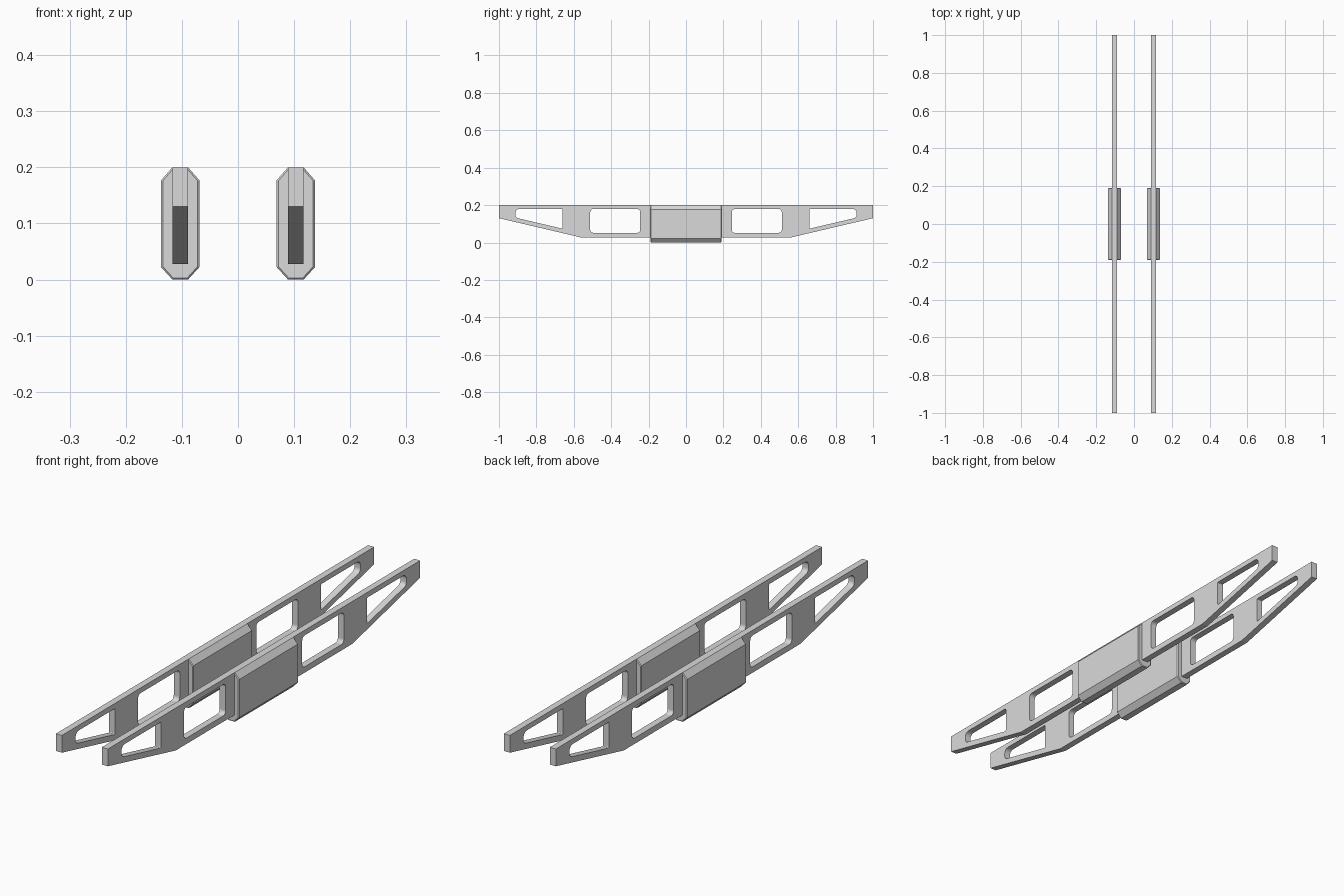
import bpy, bmesh, math
from mathutils import Vector, Matrix

cube = bpy.data.objects.get("Cube")
if cube:
    bpy.data.objects.remove(cube, do_unlink=True)

grey = bpy.data.materials.new("plain grey")
grey.use_nodes = True
COLOUR = (0.7, 0.7, 0.7, 1)
grey.diffuse_color = COLOUR
grey.node_tree.nodes["Principled BSDF"].inputs["Base Color"].default_value = COLOUR

RAIL_X = 0.103       # distance of each rail from the centre line
RAIL_HALF = 0.0135   # half thickness of a rail
TOP = 0.2


def rounded(corners, steps=5):
    """Closed outline from (y, z, radius) corners."""
    out = []
    for i, (y, z, r) in enumerate(corners):
        p = Vector((y, z))
        if r == 0:
            out.append(p)
            continue
        a = (Vector(corners[i - 1][:2]) - p).normalized()
        b = (Vector(corners[(i + 1) % len(corners)][:2]) - p).normalized()
        half = a.angle(b) / 2
        centre = p + (a + b).normalized() * (r / math.sin(half))
        reach = r / math.tan(half)
        start = (p + a * reach - centre).normalized()
        end = (p + b * reach - centre).normalized()
        out += [centre + start.slerp(end, k / steps) * r for k in range(steps + 1)]
    return out


def mirrored(corners):
    return [(-y, z, r) for y, z, r in reversed(corners)]


def add_object(name, bm):
    bmesh.ops.recalc_face_normals(bm, faces=bm.faces)
    mesh = bpy.data.meshes.new(name)
    bm.to_mesh(mesh)
    bm.free()
    mesh.materials.append(grey)
    ob = bpy.data.objects.new(name, mesh)
    bpy.context.collection.objects.link(ob)


def make_rail(name, x):
    """Flat plate with tapered ends and four openings."""
    half = [(0.565, 0.028, 0), (1, 0.13, 0), (1, TOP, 0)]
    window = [(0.245, 0.052, 0.016), (0.512, 0.052, 0.016),
              (0.512, 0.179, 0.016), (0.245, 0.179, 0.016)]
    end_window = [(0.66, 0.074, 0.004), (0.912, 0.133, 0.018),
                  (0.912, 0.179, 0.02), (0.66, 0.179, 0.004)]
    loops = [half + mirrored(half), window, mirrored(window),
             end_window, mirrored(end_window)]
    curve = bpy.data.curves.new(name + "_outline", "CURVE")
    curve.dimensions = "2D"
    curve.fill_mode = "BOTH"
    curve.extrude = RAIL_HALF
    for loop in loops:
        pts = rounded(loop)
        spline = curve.splines.new("POLY")
        spline.points.add(len(pts) - 1)
        for sp, p in zip(spline.points, pts):
            sp.co = (p.x, p.y, 0, 1)
        spline.use_cyclic_u = True
    helper = bpy.data.objects.new(name + "_outline", curve)
    mesh = bpy.data.meshes.new_from_object(helper)
    bm = bmesh.new()
    bm.from_mesh(mesh)
    bpy.data.objects.remove(helper)
    bpy.data.curves.remove(curve)
    bpy.data.meshes.remove(mesh)
    # Stand the plate upright along y
    upright = Matrix(((0, 0, 1, x), (1, 0, 0, 0), (0, 1, 0, 0), (0, 0, 0, 1)))
    bm.transform(upright)
    bmesh.ops.remove_doubles(bm, verts=bm.verts, dist=0.0001)
    for f in bm.faces:
        f.smooth = False
    add_object(name, bm)


def make_block(name, x):
    """Eight-sided sleeve around the middle of the rail."""
    wide, narrow, length = 0.034, 0.014, 0.19
    side = [(narrow, 0), (wide, 0.022), (wide, 0.177), (narrow, TOP)]
    section = side + [(-px, pz) for px, pz in reversed(side)]
    bm = bmesh.new()
    base = bm.faces.new([bm.verts.new((x + px, -length, pz)) for px, pz in section])
    grown = bmesh.ops.extrude_face_region(bm, geom=[base], use_keep_orig=True)
    moved = [v for v in grown["geom"] if isinstance(v, bmesh.types.BMVert)]
    bmesh.ops.translate(bm, verts=moved, vec=(0, 2 * length, 0))
    bmesh.ops.recalc_face_normals(bm, faces=bm.faces)
    # Narrow chamfer around both ends
    rims = [e for e in bm.edges if abs(e.verts[0].co.y - e.verts[1].co.y) < 0.001]
    bmesh.ops.bevel(bm, geom=rims, offset=0.003, segments=1, affect="EDGES")
    add_object(name, bm)


for side_name, sign in (("left", 1), ("right", -1)):
    make_rail(side_name + "_rail", sign * RAIL_X)
    make_block(side_name + "_centre_block", sign * RAIL_X)
